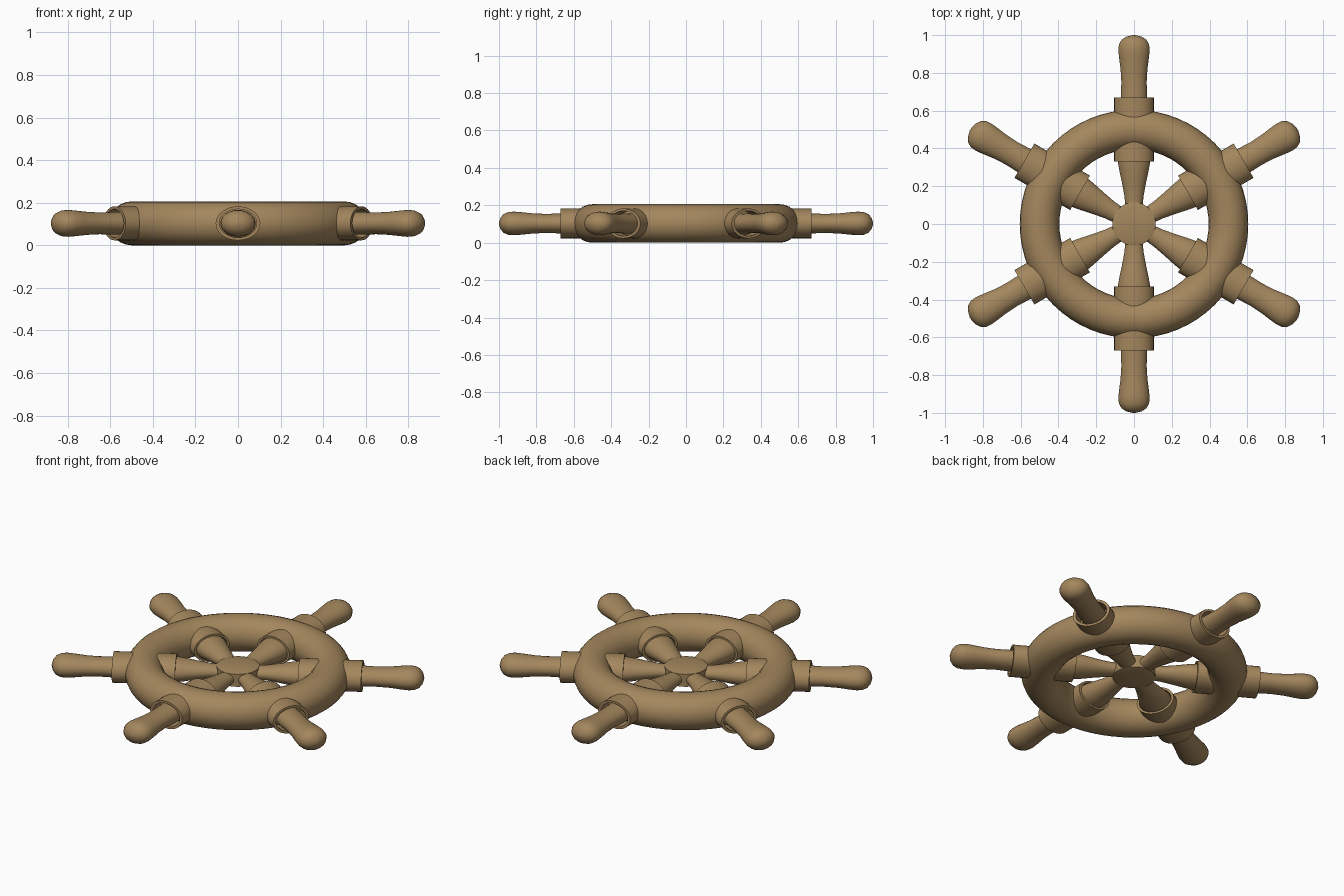
import bpy
import bmesh
import math
from mathutils import Matrix

cube = bpy.data.objects.get("Cube")
if cube:
    bpy.data.objects.remove(cube, do_unlink=True)

MID = 0.103      # height of the wheel's middle plane
FLAT = 0.76      # spokes and handles are oval, flattened in height
SIDES = 32

wood = bpy.data.materials.new("brown wood")
wood.use_nodes = True
colour = (0.37, 0.24, 0.11, 1.0)
wood.diffuse_color = colour
bsdf = wood.node_tree.nodes["Principled BSDF"]
bsdf.inputs["Base Color"].default_value = colour
bsdf.inputs["Roughness"].default_value = 0.7


def finish(name, bm):
    """Turn a bmesh into a shaded wooden object."""
    bmesh.ops.recalc_face_normals(bm, faces=bm.faces)
    mesh = bpy.data.meshes.new(name)
    bm.to_mesh(mesh)
    bm.free()
    mesh.materials.append(wood)
    obj = bpy.data.objects.new(name, mesh)
    bpy.context.collection.objects.link(obj)
    bpy.ops.object.select_all(action="DESELECT")
    obj.select_set(True)
    bpy.context.view_layer.objects.active = obj
    bpy.ops.object.shade_smooth_by_angle(angle=math.radians(35))
    return obj


def lathe(profile, flat=1.0, closed=False):
    """Turn (distance, radius) points around the y axis."""
    bm = bmesh.new()
    rings = []
    for along, radius in profile:
        ring = []
        for i in range(SIDES):
            a = math.tau * i / SIDES
            ring.append(bm.verts.new((radius * math.cos(a), along, flat * radius * math.sin(a))))
        rings.append(ring)
    pairs = list(zip(rings, rings[1:]))
    if closed:
        pairs.append((rings[-1], rings[0]))
    for low, high in pairs:
        for i in range(SIDES):
            j = (i + 1) % SIDES
            bm.faces.new((low[i], low[j], high[j], high[i]))
    if not closed:
        bm.faces.new(rings[0])
        bm.faces.new(rings[-1])
    return bm


# Rim
rim = bmesh.new()
around, tube = 64, 24
grid = []
for i in range(around):
    a = math.tau * i / around
    row = []
    for k in range(tube):
        t = math.tau * k / tube
        r = 0.5 + 0.105 * math.cos(t)
        row.append(rim.verts.new((r * math.cos(a), r * math.sin(a), MID + MID * math.sin(t))))
    grid.append(row)
for i in range(around):
    for k in range(tube):
        n, m = (i + 1) % around, (k + 1) % tube
        rim.faces.new((grid[i][k], grid[n][k], grid[n][m], grid[i][m]))
finish("rim", rim)

# Hub disc with bevelled faces
hub = lathe([(-0.044, 0.092), (-0.037, 0.115), (0.037, 0.115), (0.044, 0.092)])
bmesh.ops.rotate(hub, verts=hub.verts, matrix=Matrix.Rotation(math.pi / 2, 3, "X"))
bmesh.ops.translate(hub, verts=hub.verts, vec=(0, 0, MID))
finish("hub", hub)

# Parts repeated on each of the six arms: profile and whether it is a hollow sleeve
arm_parts = {
    "spoke": ([(0.04, 0.045), (0.1, 0.046), (0.15, 0.051), (0.22, 0.064),
               (0.28, 0.077), (0.33, 0.086), (0.44, 0.088)], False),
    "inner_collar": ([(0.5, 0.105), (0.33, 0.105), (0.33, 0.091), (0.5, 0.091)], True),
    "outer_collar": ([(0.5, 0.105), (0.67, 0.105), (0.67, 0.088), (0.5, 0.088)], True),
    "handle": ([(0.52, 0.072), (0.67, 0.07), (0.75, 0.067), (0.82, 0.071), (0.88, 0.079),
                (0.92, 0.083), (0.95, 0.08), (0.975, 0.066), (0.992, 0.04), (1.0, 0.008)], False),
}
for index in range(6):
    place = Matrix.Translation((0, 0, MID)) @ Matrix.Rotation(math.tau * index / 6, 4, "Z")
    for part, (profile, hollow) in arm_parts.items():
        bm = lathe(profile, FLAT, hollow)
        bm.transform(place)
        finish(f"{part}_{index + 1}", bm)
